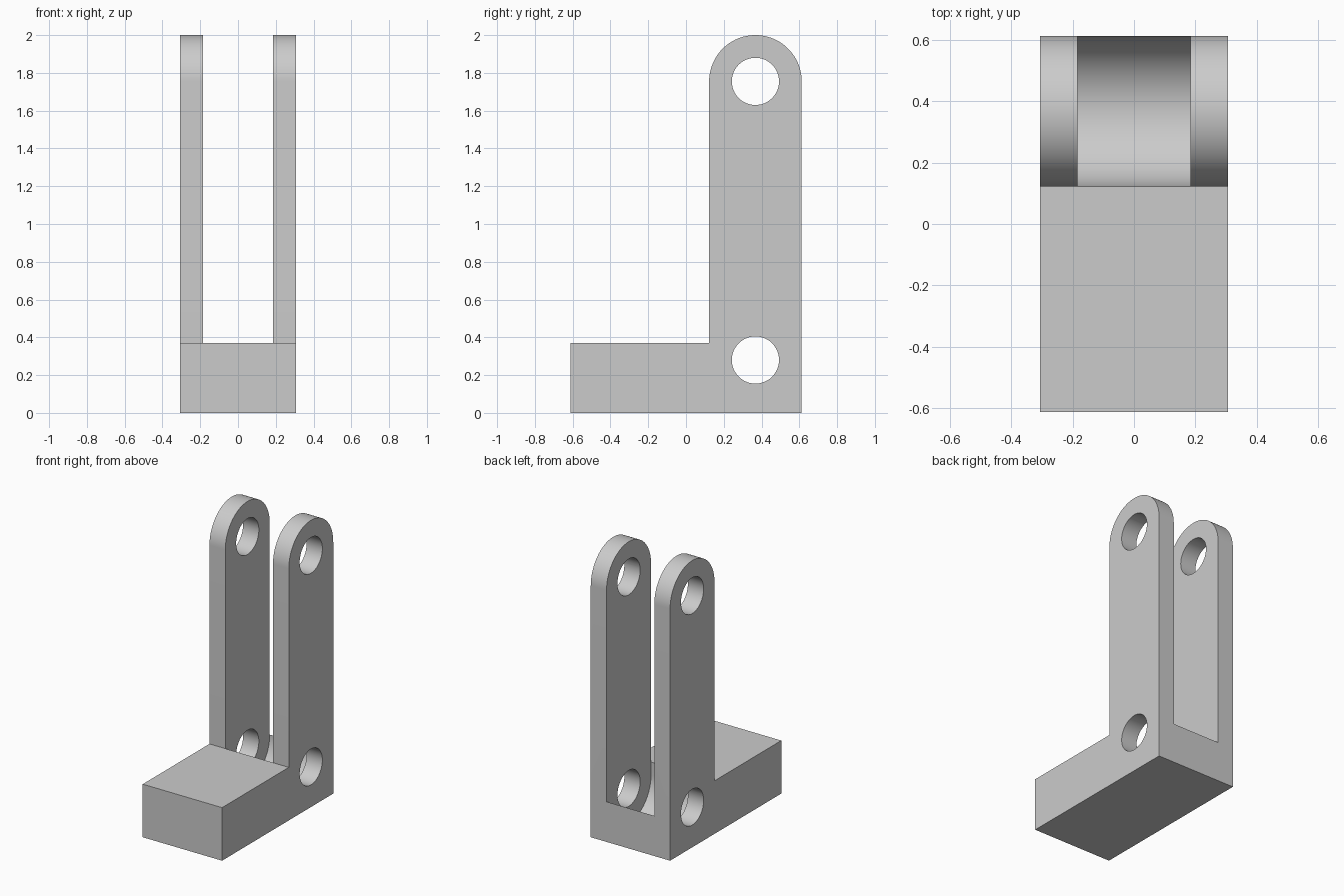
import bpy, bmesh, math

cube = bpy.data.objects.get("Cube")
if cube:
    bpy.data.objects.remove(cube, do_unlink=True)

HALF_X, HALF_Y = 0.306, 0.6125      # outer half sizes
SLOT_X = 0.184                      # half gap between the arms
BASE_Z = 0.37
R, BORE = 0.245, 0.125              # arm end radius, hole radius
CY = HALF_Y - R                     # hole axis position
LOW_Z, HIGH_Z = 0.28, 2 - R
FRONT = CY - R                      # front of the arms

grey = bpy.data.materials.new("light_grey")
grey.use_nodes = True
grey.diffuse_color = (0.6, 0.6, 0.6, 1)
grey.node_tree.nodes["Principled BSDF"].inputs["Base Color"].default_value = grey.diffuse_color


def arc(z, radius, start, end, steps=48):
    """Points (y, z) of an arc around the hole axis at height z."""
    angles = [math.radians(start + (end - start) * i / steps) for i in range(steps + 1)]
    return [(CY + radius * math.cos(a), z + radius * math.sin(a)) for a in angles]


def extrude(name, profile, half):
    """Solid from a side profile, extruded along x from -half to half."""
    bm = bmesh.new()
    face = bm.faces.new([bm.verts.new((-half, y, z)) for y, z in profile])
    new = bmesh.ops.extrude_face_region(bm, geom=[face])["geom"]
    moved = [v for v in new if isinstance(v, bmesh.types.BMVert)]
    bmesh.ops.translate(bm, verts=moved, vec=(2 * half, 0, 0))
    bmesh.ops.recalc_face_normals(bm, faces=bm.faces)
    mesh = bpy.data.meshes.new(name)
    bm.to_mesh(mesh)
    bm.free()
    mesh.materials.append(grey)
    obj = bpy.data.objects.new(name, mesh)
    bpy.context.collection.objects.link(obj)
    return obj


# Foot and round-topped upright in one side profile
bracket = extrude("clevis_bracket",
                  [(-HALF_Y, 0), (HALF_Y, 0)] + arc(HIGH_Z, R, 0, 180)
                  + [(FRONT, BASE_Z), (-HALF_Y, BASE_Z)], HALF_X)

# Slot with a half-round floor splits the upright into two arms
slot = extrude("slot_cutter",
               arc(LOW_Z, R, 180, 360)
               + [(1, LOW_Z), (1, 2.2), (0, 2.2), (0, 0.5), (FRONT, BASE_Z)], SLOT_X)

# Pin holes through both arms
holes = [extrude(name, arc(z, BORE, 0, 360)[:-1], 0.5)
         for name, z in (("lower_hole_cutter", LOW_Z), ("upper_hole_cutter", HIGH_Z))]

bpy.ops.object.select_all(action="DESELECT")
bracket.select_set(True)
bpy.context.view_layer.objects.active = bracket
for cutter in [slot] + holes:
    cutter.hide_render = True
    mod = bracket.modifiers.new(cutter.name, "BOOLEAN")
    mod.operation = "DIFFERENCE"
    mod.solver = "EXACT"
    mod.object = cutter
    bpy.ops.object.modifier_apply(modifier=mod.name)
    bpy.data.objects.remove(cutter, do_unlink=True)

bpy.ops.object.shade_smooth_by_angle(angle=math.radians(30))
